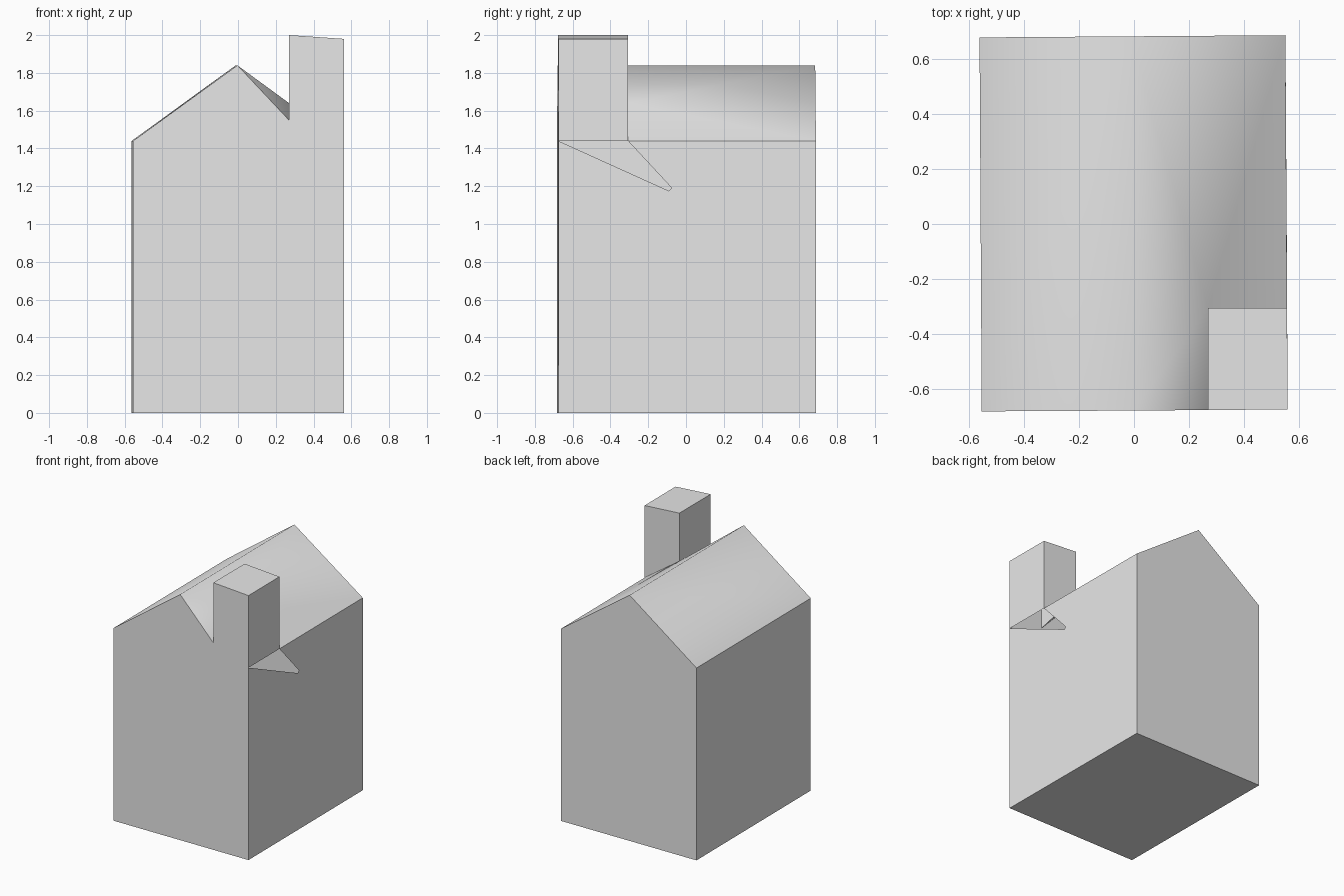
import bpy
import bmesh

cube = bpy.data.objects.get("Cube")
if cube:
    bpy.data.objects.remove(cube, do_unlink=True)

grey = bpy.data.materials.new("light grey")
grey.use_nodes = True
grey.diffuse_color = (0.8, 0.8, 0.8, 1)
grey.node_tree.nodes["Principled BSDF"].inputs["Base Color"].default_value = (0.8, 0.8, 0.8, 1)


def build(name, faces, smooth=False):
    """Make an object from corner loops, welding shared corners."""
    bm = bmesh.new()
    for loop in faces:
        bm.faces.new([bm.verts.new(p) for p in loop]).smooth = smooth
    bmesh.ops.remove_doubles(bm, verts=bm.verts, dist=0.0005)
    mesh = bpy.data.meshes.new(name)
    bm.to_mesh(mesh)
    bm.free()
    mesh.materials.append(grey)
    obj = bpy.data.objects.new(name, mesh)
    bpy.context.collection.objects.link(obj)
    return obj


def at(corner, z):
    return (corner[0], corner[1], z)


# Slightly skewed footprint, ridge ends and chimney corners
front_left, front_right = (-0.555, -0.683), (0.56, -0.676)
back_right, back_left = (0.552, 0.688), (-0.563, 0.68)
ridge_front, ridge_back = (-0.003, -0.68, 1.84), (-0.012, 0.684, 1.84)
inner_front, inner_back = (0.27, -0.678), (0.27, -0.307)
outer_back = (0.558, -0.307)
eave, high, low = 1.44, 2.0, 1.98
notch_front, notch_back = at(inner_front, 1.55), at(inner_back, 1.64)

# Walls and floor; the front runs up into the chimney, the right has a torn opening
build("walls", [
    [at(front_left, 0), at(front_right, 0), at(front_right, low), at(inner_front, high),
     notch_front, ridge_front, at(front_left, eave)],
    [at(front_right, 0), at(back_right, 0), at(back_right, eave), at(outer_back, eave),
     (0.557, -0.075, 1.19), (0.557, -0.09, 1.175), at(front_right, eave)],
    [at(back_right, 0), at(back_left, 0), at(back_left, eave), ridge_back, at(back_right, eave)],
    [at(back_left, 0), at(front_left, 0), at(front_left, eave), at(back_left, eave)],
    [at(front_left, 0), at(back_left, 0), at(back_right, 0), at(front_right, 0)],
])

# Roof, softly shaded across the ridge, dipping at the front beside the chimney
build("roof", [
    [at(front_left, eave), ridge_front, ridge_back, at(back_left, eave)],
    [ridge_front, notch_front, notch_back],
    [ridge_front, notch_back, at(outer_back, eave), at(back_right, eave), ridge_back],
], smooth=True)

# Chimney, open below
build("chimney", [
    [at(inner_front, high), at(front_right, low), at(outer_back, low), at(inner_back, high)],
    [at(front_right, eave), at(outer_back, eave), at(outer_back, low), at(front_right, low)],
    [at(outer_back, eave), notch_back, at(inner_back, high), at(outer_back, low)],
    [notch_back, notch_front, at(inner_front, high), at(inner_back, high)],
])
